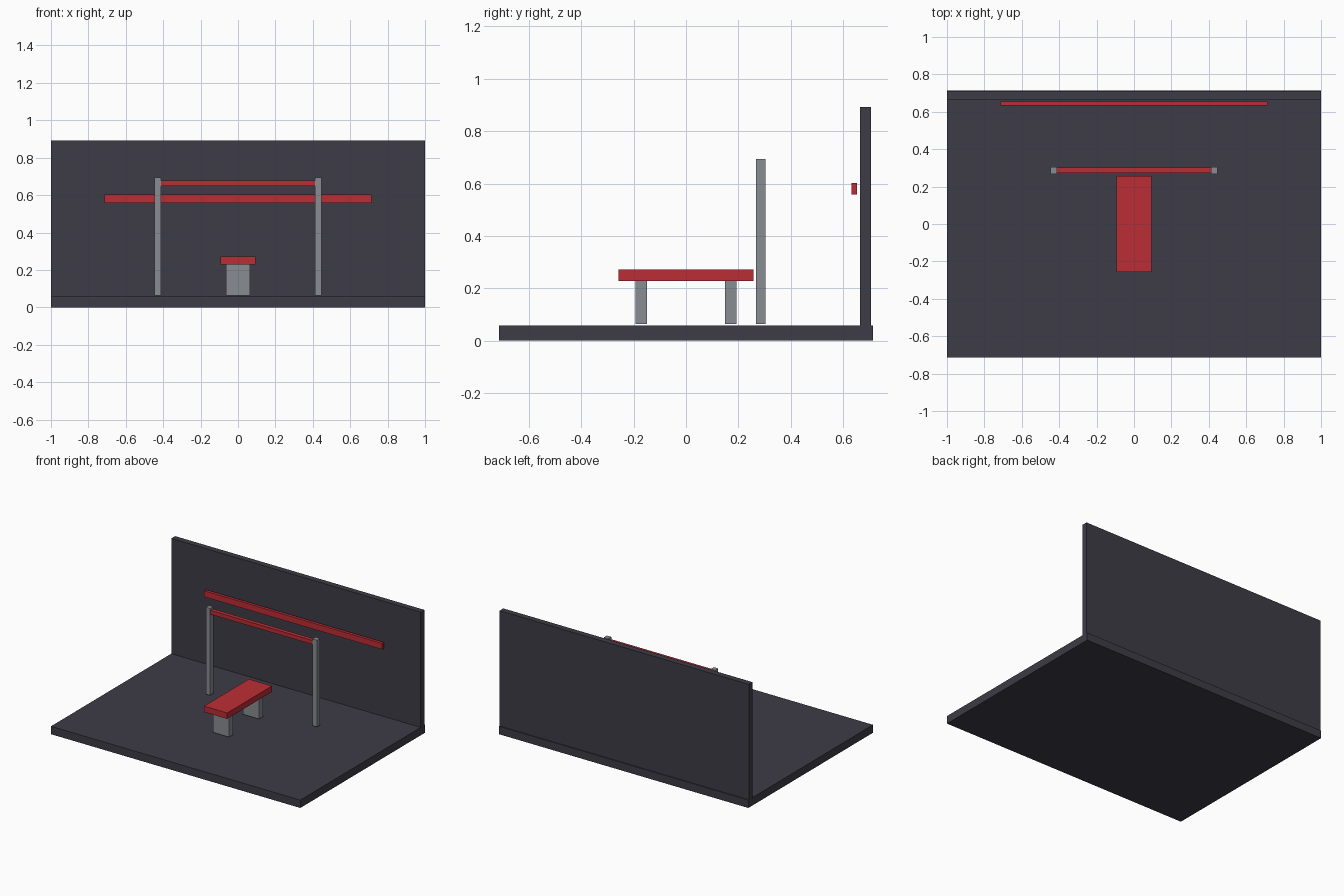
import bpy

cube = bpy.data.objects.get("Cube")
if cube:
    bpy.data.objects.remove(cube, do_unlink=True)


def material(name, r, g, b):
    mat = bpy.data.materials.new(name)
    mat.use_nodes = True
    mat.diffuse_color = (r, g, b, 1)
    mat.node_tree.nodes["Principled BSDF"].inputs["Base Color"].default_value = (r, g, b, 1)
    return mat


def box(name, center, size, mat):
    bpy.ops.mesh.primitive_cube_add(size=1, location=center)
    obj = bpy.context.object
    obj.name = name
    obj.scale = size
    bpy.ops.object.transform_apply(location=False, rotation=False, scale=True)
    obj.data.materials.append(mat)
    return obj


charcoal = material("charcoal", 0.047, 0.045, 0.062)
red = material("red", 0.50, 0.027, 0.036)
steel = material("steel_grey", 0.25, 0.265, 0.29)

# Room shell
box("floor", (0, 0, 0.0286), (2, 1.4286, 0.0572), charcoal)
box("back_wall", (0, 0.686, 0.475), (2, 0.043, 0.836), charcoal)
box("wall_stripe", (0, 0.643, 0.58), (1.4286, 0.0214, 0.044), red)

# Bench: padded board along y on two slab legs
box("bench_pad", (0, 0, 0.25), (0.186, 0.514, 0.043), red)
for name, y in (("front", -0.1714), ("rear", 0.1714)):
    box(f"{name}_bench_leg", (0, y, 0.1465), (0.1286, 0.043, 0.165), steel)

# Rack: two uprights joined by a bar
for name, x in (("left", 0.4286), ("right", -0.4286)):
    box(f"{name}_upright", (x, 0.286, 0.3785), (0.0357, 0.0357, 0.629), steel)
box("rack_bar", (0, 0.287, 0.664), (0.829, 0.0286, 0.0286), red)
